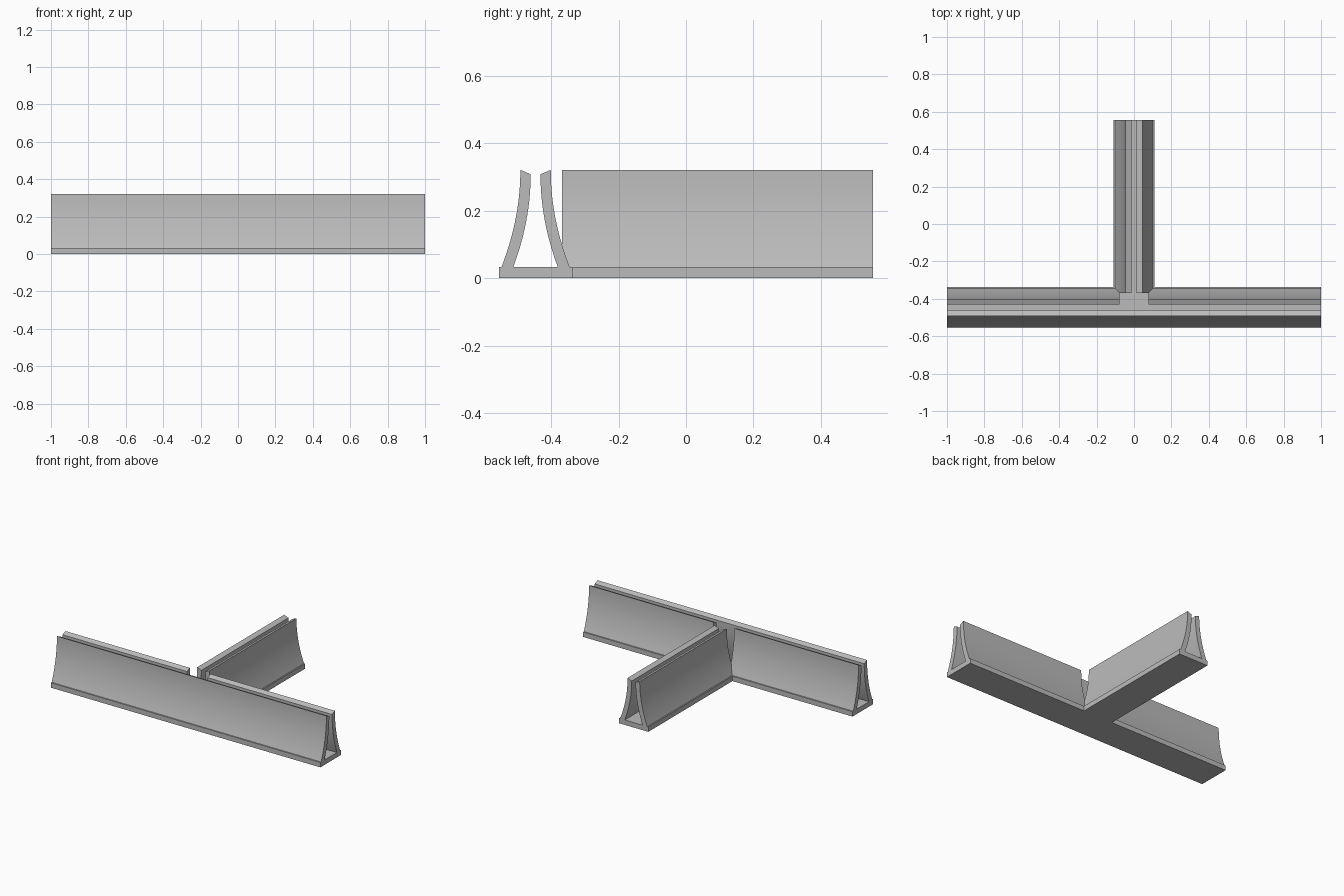
import bpy
import bmesh
from mathutils import Vector

if "Cube" in bpy.data.objects:
    bpy.data.objects.remove(bpy.data.objects["Cube"], do_unlink=True)

BAR_Y = -0.446      # centre line of the long channel
HALF = 0.109        # half width of the base
BASE_H = 0.033
END_Y = 0.555

grey = bpy.data.materials.new("plain grey")
grey.use_nodes = True
grey.diffuse_color = (0.5, 0.5, 0.5, 1)
grey.node_tree.nodes["Principled BSDF"].inputs["Base Color"].default_value = (0.5, 0.5, 0.5, 1)


def extrude(name, outline, offset):
    """Fill an outline of points and sweep it along offset."""
    bm = bmesh.new()
    face = bm.faces.new([bm.verts.new(p) for p in outline])
    swept = bmesh.ops.extrude_face_region(bm, geom=[face])["geom"]
    verts = [v for v in swept if isinstance(v, bmesh.types.BMVert)]
    bmesh.ops.translate(bm, verts=verts, vec=offset)
    bmesh.ops.recalc_face_normals(bm, faces=bm.faces)
    mesh = bpy.data.meshes.new(name)
    bm.to_mesh(mesh)
    bm.free()
    mesh.materials.append(grey)
    obj = bpy.data.objects.new(name, mesh)
    bpy.context.collection.objects.link(obj)
    return obj


def curve(foot, top, steps=14):
    """Flared side that becomes upright at its top."""
    a, c = Vector(foot), Vector(top)
    b = Vector((c.x, (a.y + c.y) / 2))
    return [a * (1 - t) ** 2 + b * 2 * t * (1 - t) + c * t * t
            for t in (i / steps for i in range(steps + 1))]


# Cross-section of one wall: distance from centre line, height
outer = curve((0.101, BASE_H), (0.045, 0.321))
inner = curve((0.066, BASE_H), (0.0145, 0.308))
section = outer + inner[::-1]


def bar_wall(name, side, x0, x1):
    outline = [(x0, BAR_Y + side * p.x, p.y) for p in section]
    return extrude(name, outline, (x1 - x0, 0, 0))


def stem_wall(name, side, y0, y1):
    outline = [(side * p.x, y0, p.y) for p in section]
    return extrude(name, outline, (0, y1 - y0, 0))


# T-shaped base plate
front, back = BAR_Y - HALF, BAR_Y + HALF
base = [(-1, front), (1, front), (1, back), (HALF, back),
        (HALF, END_Y), (-HALF, END_Y), (-HALF, back), (-1, back)]
extrude("base_plate", [(x, y, 0) for x, y in base], (0, 0, BASE_H))

# Curved walls, open at the junction
walls = [bar_wall("front_wall", -1, -1, 1)]
for label, side in (("left", 1), ("right", -1)):
    walls.append(bar_wall(label + "_back_wall", 1, side * 0.077, side))
    walls.append(stem_wall(label + "_stem_wall", side, -0.368, END_Y))

# Smooth the curves, keep the corners sharp
bpy.ops.object.select_all(action='DESELECT')
for wall in walls:
    wall.select_set(True)
bpy.context.view_layer.objects.active = walls[0]
bpy.ops.object.shade_smooth_by_angle(angle=0.4)
